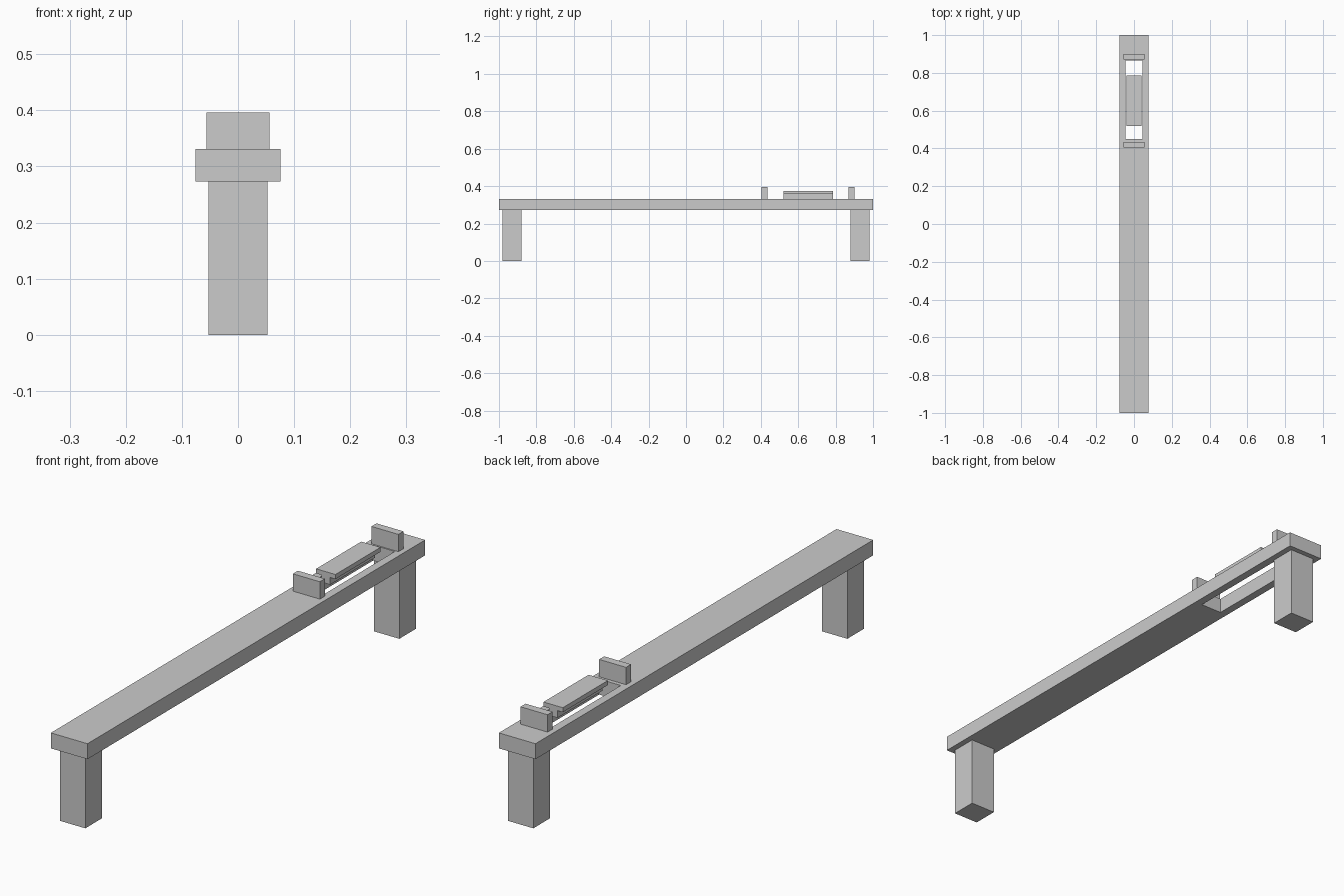
import bpy

cube = bpy.data.objects.get("Cube")
if cube:
    bpy.data.objects.remove(cube, do_unlink=True)

grey = bpy.data.materials.new("plain grey")
grey.use_nodes = True
colour = (0.6, 0.6, 0.6, 1)
grey.diffuse_color = colour
grey.node_tree.nodes["Principled BSDF"].inputs["Base Color"].default_value = colour


def box(name, half_width, y0, y1, z0, z1):
    """Box centred on x, given by its y and z limits."""
    bpy.ops.mesh.primitive_cube_add(size=1, location=(0, (y0 + y1) / 2, (z0 + z1) / 2))
    ob = bpy.context.object
    ob.name = name
    ob.scale = (half_width * 2, y1 - y0, z1 - z0)
    bpy.ops.object.transform_apply(location=False, rotation=False, scale=True)
    ob.data.materials.append(grey)
    return ob


# Long top board with a slot cut through near the back
board = box("top_board", 0.076, -1, 1, 0.273, 0.331)
cutter = box("slot_cutter", 0.045, 0.45, 0.865, 0.2, 0.4)
cut = board.modifiers.new("slot", "BOOLEAN")
cut.object = cutter
cut.solver = "EXACT"
cutter.hide_render = True
cutter.hide_set(True)
cutter.display_type = "WIRE"

# Legs
box("front_leg", 0.053, -0.98, -0.88, 0, 0.273)
box("back_leg", 0.053, 0.88, 0.98, 0, 0.273)

# Upright stops at both ends of the slot
box("front_stop", 0.056, 0.405, 0.435, 0.331, 0.396)
box("back_stop", 0.056, 0.87, 0.9, 0.331, 0.396)

# Sliding carriage: flat plate on a narrow stem
box("carriage_plate", 0.04, 0.52, 0.787, 0.358, 0.375)
box("carriage_stem", 0.018, 0.52, 0.787, 0.331, 0.358)
